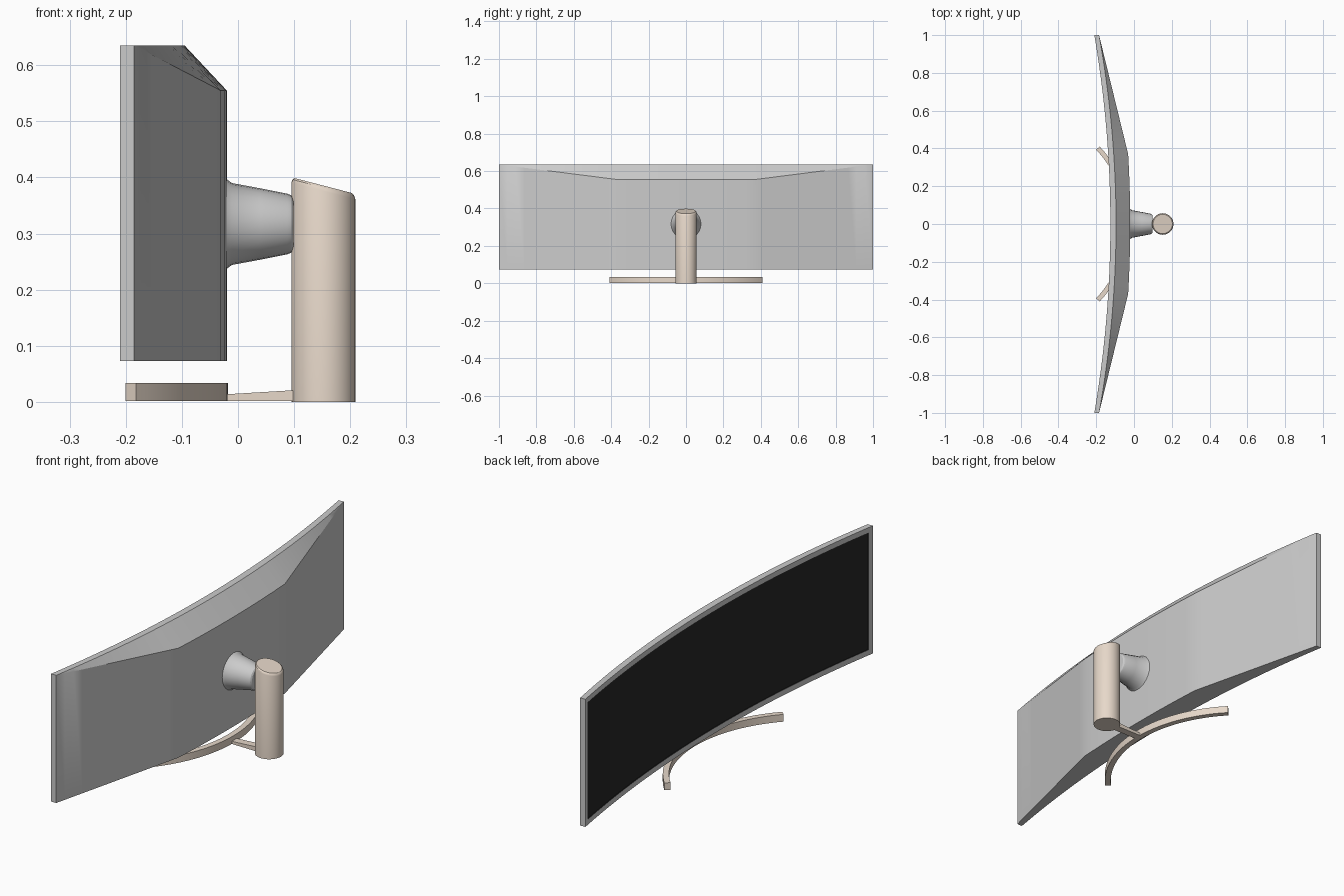
import bpy, bmesh, math
from mathutils import Matrix

if "Cube" in bpy.data.objects:
    bpy.data.objects.remove(bpy.data.objects["Cube"])

Z0, Z1, ZB = 0.073, 0.635, 0.555   # panel bottom, top, rear top edge
KINK = 0.37                        # where the back starts to taper


def material(name, rgb):
    m = bpy.data.materials.new(name)
    m.diffuse_color = (*rgb, 1)
    m.use_nodes = True
    m.node_tree.nodes["Principled BSDF"].inputs["Base Color"].default_value = m.diffuse_color
    return m


def finish(bm, name, mats=(), angle=30):
    bmesh.ops.remove_doubles(bm, verts=bm.verts, dist=1e-5)
    bmesh.ops.recalc_face_normals(bm, faces=bm.faces)
    me = bpy.data.meshes.new(name)
    bm.to_mesh(me)
    bm.free()
    ob = bpy.data.objects.new(name, me)
    bpy.context.collection.objects.link(ob)
    for m in mats:
        me.materials.append(m)
    bpy.ops.object.select_all(action='DESELECT')
    ob.select_set(True)
    bpy.context.view_layer.objects.active = ob
    bpy.ops.object.shade_smooth_by_angle(angle=math.radians(angle))
    return ob


def loft(bm, sections):
    """Skin closed cross-sections and cap both ends; returns side faces per strip."""
    rings = [[bm.verts.new(p) for p in s] for s in sections]
    n = len(rings[0])
    strips = [[bm.faces.new((a[i], a[(i + 1) % n], b[(i + 1) % n], b[i])) for i in range(n)]
              for a, b in zip(rings, rings[1:])]
    bm.faces.new(rings[0])
    bm.faces.new(rings[-1][::-1])
    return strips


tan = material("tan_finish", (0.8, 0.69, 0.59))
black = material("screen_black", (0.02, 0.02, 0.02))
grey = material("grey_shell", (0.8, 0.8, 0.8))


# Curved panel: concave front, thin rim, thick faceted back
def panel_section(y):
    a = abs(y)
    front = -0.125 - 0.085 * y * y
    rim = -0.095 - 0.09 * y * y
    t = max(0, (a - KINK) / (1 - KINK))
    back = -0.031 - 0.154 * t if t > 0 else -0.02 - 0.011 * (a / KINK) ** 2
    top = ZB + (Z1 - ZB) * t
    return [(front, y, Z0), (front, y, Z1), (rim, y, Z1), (back, y, top), (back, y, Z0)]


N = 14
ys = ([-1 + (1 - KINK) * i / N for i in range(N)]
      + [-KINK + 2 * KINK * i / N for i in range(N)]
      + [KINK + (1 - KINK) * i / N for i in range(N + 1)])
bm = bmesh.new()
strips = loft(bm, [panel_section(y) for y in ys])
bmesh.ops.remove_doubles(bm, verts=bm.verts, dist=1e-5)
bmesh.ops.recalc_face_normals(bm, faces=bm.faces)

# Recessed dark screen inside the bezel
screen = [s[0] for s in strips]
bmesh.ops.inset_region(bm, faces=screen, thickness=0.024, use_even_offset=True)
for f in screen:
    f.material_index = 1
edge = bmesh.ops.extrude_face_region(bm, geom=screen)
bmesh.ops.delete(bm, geom=screen, context='FACES')
for v in edge["geom"]:
    if isinstance(v, bmesh.types.BMVert):
        v.co.x += 0.004
finish(bm, "curved_display_panel", (grey, black))

# Flared neck joining panel and post
neck = [(-0.026, 0.083), (-0.02, 0.080), (-0.011, 0.073), (0.04, 0.0635),
        (0.088, 0.054), (0.095, 0.051), (0.099, 0.045)]
bm = bmesh.new()
loft(bm, [[(x, r * math.sin(math.tau * i / 24), 0.317 + r * math.cos(math.tau * i / 24))
           for i in range(24)] for x, r in neck])
finish(bm, "neck", (grey,))

# Round post with a slanted, softened top
CX, R = 0.152, 0.057


def post_ring(r, z, slope):
    return [(CX + r * math.cos(math.tau * i / 40), r * math.sin(math.tau * i / 40),
             z - slope * r * math.cos(math.tau * i / 40)) for i in range(40)]


bm = bmesh.new()
loft(bm, [post_ring(R, 0, 0), post_ring(R, 0.376, 0.26),
          post_ring(R - 0.002, 0.382, 0.26), post_ring(R - 0.006, 0.3855, 0.26)])
finish(bm, "post", (tan,))

# Arc-shaped foot
FX, RI, RO, HALF = -0.613, 0.570, 0.595, math.radians(43.6)
bm = bmesh.new()
sections = []
for i in range(33):
    t = HALF * (i / 16 - 1)
    c, s = math.cos(t), math.sin(t)
    sections.append([(FX + r * c, r * s, z)
                     for r, z in ((RI, 0.002), (RI, 0.034), (RO, 0.034), (RO, 0.002))])
loft(bm, sections)
finish(bm, "arc_foot", (tan,))

# Thin tapered arm from the post to the foot
bm = bmesh.new()
loft(bm, [[(x, -0.017, z0), (x, 0.017, z0), (x, 0.017, z1), (x, -0.017, z1)]
          for x, z0, z1 in ((-0.03, 0.002, 0.013), (0.12, 0.001, 0.022))])
finish(bm, "foot_arm", (tan,))
